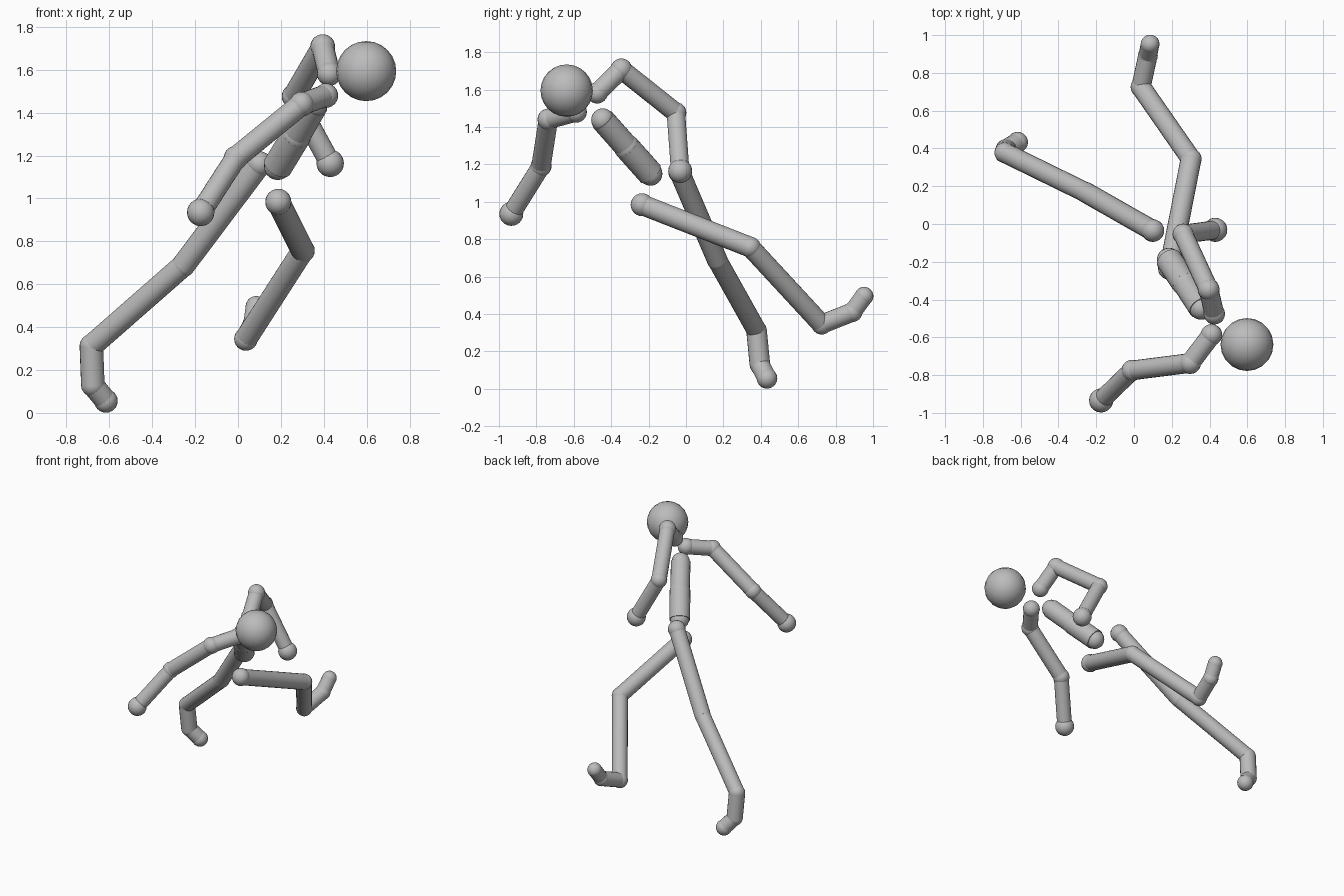
import bpy, math
from mathutils import Vector

grey = bpy.data.materials.new("plain grey")
grey.diffuse_color = (0.5, 0.5, 0.5, 1)


def finish(name):
    ob = bpy.context.object
    ob.name = name
    ob.data.materials.append(grey)
    bpy.ops.object.shade_smooth_by_angle(angle=math.radians(40))


def ball(name, p, r):
    bpy.ops.mesh.primitive_uv_sphere_add(segments=20, ring_count=12, radius=r, location=p)
    finish(name)


def rod(name, a, b, r):
    a, b = Vector(a), Vector(b)
    d = b - a
    bpy.ops.mesh.primitive_cylinder_add(vertices=20, radius=r, depth=d.length,
                                        location=(a + b) / 2,
                                        rotation=d.to_track_quat('Z', 'Y').to_euler())
    finish(name)


def chain(name, joints, rods):
    """Joint balls (point, radius) linked by rods of the given radii."""
    for i, (p, r) in enumerate(joints):
        ball(f"{name}_joint_{i + 1}", p, r)
    for i, r in enumerate(rods):
        rod(f"{name}_segment_{i + 1}", joints[i][0], joints[i + 1][0], r)


# Head
ball("head", (0.598, -0.638, 1.594), 0.14)

# Torso: pelvis, waist, chest
chain("torso", [((0.185, -0.19, 1.15), 0.064), ((0.27, -0.315, 1.29), 0.07),
                ((0.355, -0.445, 1.437), 0.062)], [0.07, 0.066])

# Trailing leg: hip, knee, ankle, ball of foot, toe
chain("straight_leg", [((0.10, -0.035, 1.16), 0.06), ((-0.255, 0.167, 0.688), 0.055),
                       ((-0.684, 0.377, 0.312), 0.055), ((-0.677, 0.395, 0.13), 0.055),
                       ((-0.616, 0.433, 0.056), 0.055)], [0.055, 0.053, 0.055, 0.052])

# Bent leg
chain("bent_leg", [((0.188, -0.235, 0.984), 0.061), ((0.302, 0.344, 0.757), 0.056),
                   ((0.037, 0.725, 0.345), 0.055), ((0.073, 0.89, 0.41), 0.053),
                   ((0.085, 0.952, 0.495), 0.05)], [0.055, 0.053, 0.051, 0.049])

# Reaching arm: collar, shoulder, elbow, hand
chain("front_arm", [((0.41, -0.587, 1.48), 0.057), ((0.297, -0.736, 1.44), 0.058),
                    ((-0.01, -0.775, 1.19), 0.056), ((-0.174, -0.934, 0.935), 0.064)],
      [0.052, 0.052, 0.05])

# Raised arm
chain("raised_arm", [((0.425, -0.475, 1.582), 0.057), ((0.395, -0.346, 1.708), 0.058),
                     ((0.26, -0.054, 1.476), 0.056), ((0.43, -0.031, 1.164), 0.064)],
      [0.052, 0.052, 0.05])
